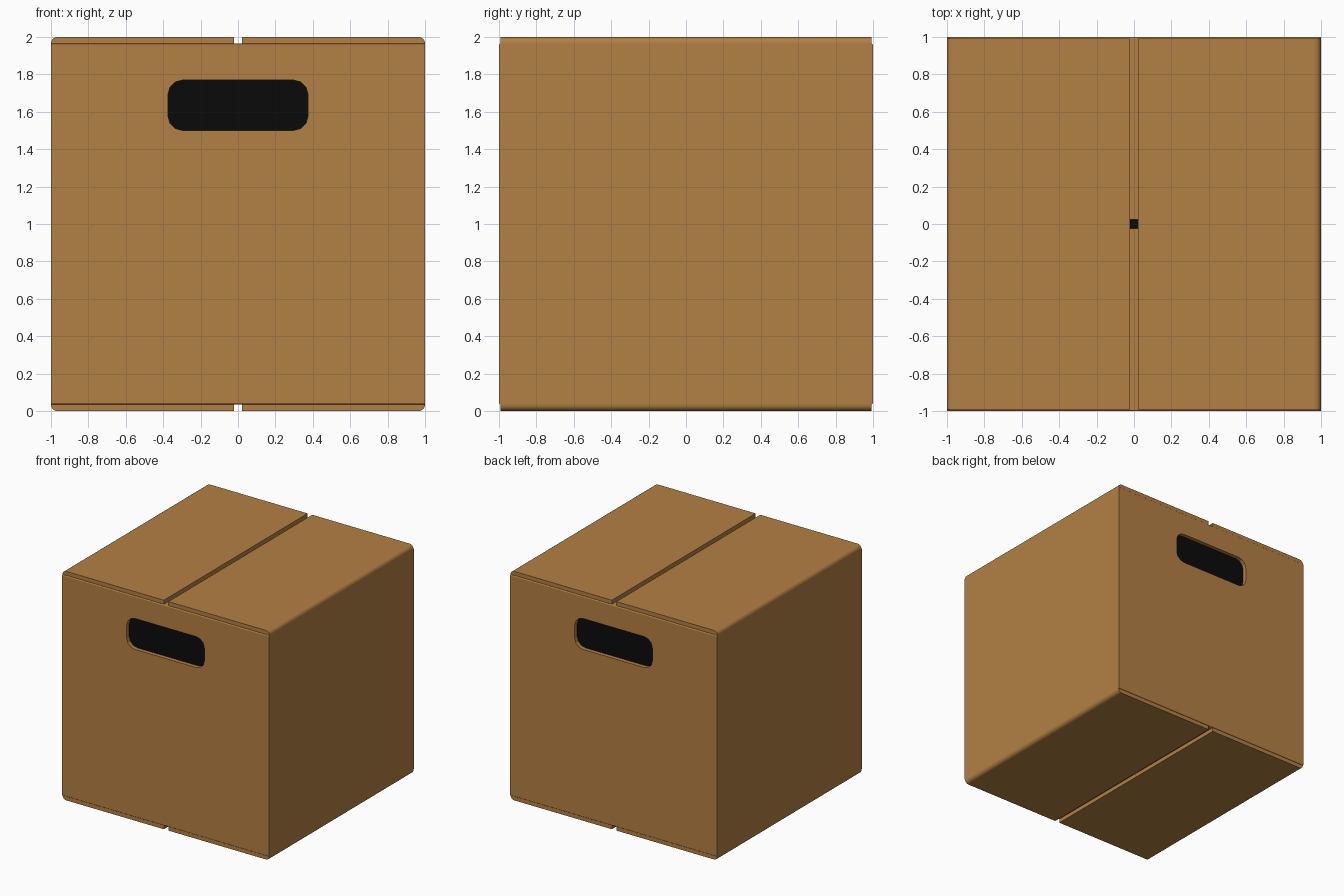
import bpy, bmesh, math
from mathutils import Matrix, Vector

if "Cube" in bpy.data.objects:
    bpy.data.objects.remove(bpy.data.objects["Cube"])

T = 0.035          # board thickness


def material(name, rgb):
    m = bpy.data.materials.new(name)
    m.diffuse_color = (*rgb, 1)
    m.use_nodes = True
    m.node_tree.nodes["Principled BSDF"].inputs["Base Color"].default_value = m.diffuse_color
    return m


brown = material("cardboard_brown", (0.45, 0.214, 0.056))
black = material("inside_black", (0.003, 0.003, 0.003))


def arc(cx, cz, r, a0, n):
    """Quarter-circle points starting at angle a0 (degrees)."""
    return [(cx + r * math.cos(math.radians(a0 + 90 * i / n)),
             cz + r * math.sin(math.radians(a0 + 90 * i / n))) for i in range(n + 1)]


def extrude_profile(name, points, half, mat, turn=0):
    """Extrude an x-z outline along y, then turn it about z."""
    bm = bmesh.new()
    face = bm.faces.new([bm.verts.new((x, -half, z)) for x, z in points])
    out = bmesh.ops.extrude_face_region(bm, geom=[face])
    moved = [g for g in out["geom"] if isinstance(g, bmesh.types.BMVert)]
    bmesh.ops.translate(bm, verts=moved, vec=Vector((0, 2 * half, 0)))
    bmesh.ops.transform(bm, matrix=Matrix.Rotation(math.radians(turn), 4, 'Z'), verts=bm.verts)
    bmesh.ops.recalc_face_normals(bm, faces=bm.faces)
    # only the rounded folds are smooth
    for f in bm.faces:
        f.normal_update()
        f.smooth = max(abs(c) for c in f.normal) < 0.999
    me = bpy.data.meshes.new(name)
    bm.to_mesh(me)
    bm.free()
    me.materials.append(mat)
    ob = bpy.data.objects.new(name, me)
    bpy.context.collection.objects.link(ob)
    return ob


def folded_board(name, gap, reach, z0, z1, r, half, turn):
    """Wall with a flap folded inward at the top and at the bottom."""
    pts = [(gap, z0)]
    pts += arc(reach - r, z0 + r, r, -90, 6)
    pts += arc(reach - r, z1 - r, r, 0, 6)
    pts += [(gap, z1), (gap, z1 - T), (reach - T, z1 - T), (reach - T, z0 + T), (gap, z0 + T)]
    return extrude_profile(name, pts, half, brown, turn)


# Side walls with the outer flaps
for name, turn in (("right_wall_and_flaps", 0), ("left_wall_and_flaps", 180)):
    folded_board(name, 0.022, 1.0, 0, 2, T, 0.992, turn)

# Handle cutter with rounded corners, reaching through front and back
hx, z0, z1, r = 0.375, 1.5, 1.77, 0.08
outline = (arc(hx - r, z0 + r, r, -90, 3) + arc(hx - r, z1 - r, r, 0, 3)
           + arc(r - hx, z1 - r, r, 90, 3) + arc(r - hx, z0 + r, r, 180, 3))
cutter = extrude_profile("handle_cutter", outline, 1.5, brown)

# Front and back walls with the inner flaps and handle holes
for name, turn in (("front_wall_and_flaps", -90), ("back_wall_and_flaps", 90)):
    ob = folded_board(name, 0.025, 1.0, T + 0.001, 2 - T - 0.001, 0.008, 0.9995, turn)
    mod = ob.modifiers.new("handle_hole", 'BOOLEAN')
    mod.operation = 'DIFFERENCE'
    mod.solver = 'EXACT'
    mod.object = cutter
    bpy.context.view_layer.objects.active = ob
    bpy.ops.object.modifier_apply(modifier=mod.name)
    for p in ob.data.polygons:      # crisp faces inside the handle hole
        if abs(p.center.x) < 0.5 and 1.4 < p.center.z < 1.85:
            p.use_smooth = False
bpy.data.objects.remove(cutter, do_unlink=True)

# Dark interior seen through the openings
h, b = 1 - T - 0.002, 2 * T + 0.003
extrude_profile("dark_interior", [(-h, b), (h, b), (h, 2 - b), (-h, 2 - b)], h, black)
